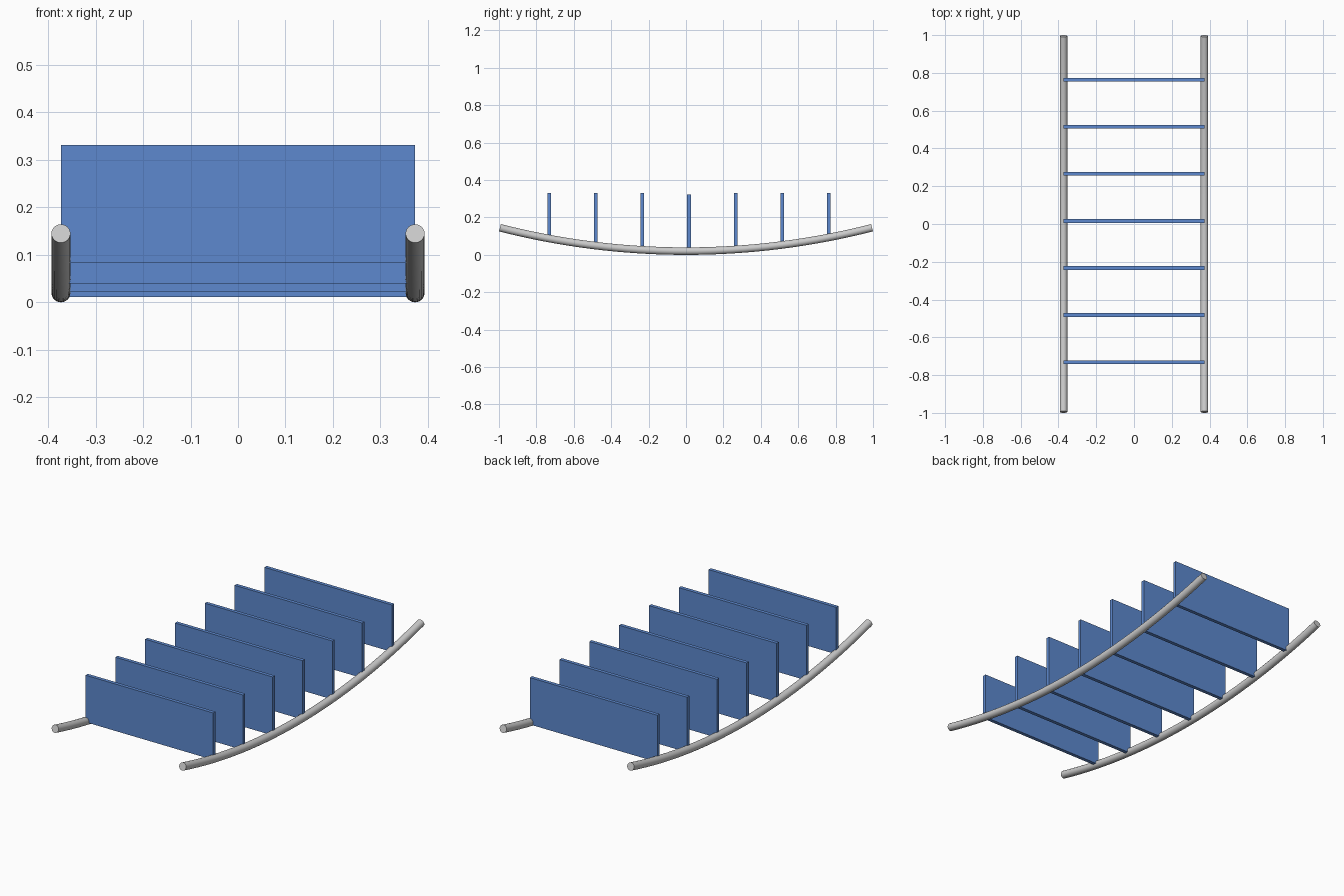
import bpy, math

if "Cube" in bpy.data.objects:
    bpy.data.objects.remove(bpy.data.objects["Cube"])

SAG, HALF, R, X = 0.125, 0.995, 0.02, 0.373
ARC = (HALF**2 + SAG**2) / (2 * SAG)
ANG = math.asin(HALF / ARC)

blue = bpy.data.materials.new("blue")
blue.diffuse_color = (0.11, 0.25, 0.62, 1)
blue.use_nodes = True
blue.node_tree.nodes["Principled BSDF"].inputs["Base Color"].default_value = blue.diffuse_color


# Curved round rails: a circular section swept along a shallow arc
def rail(name, x, steps=32, sides=24):
    verts, faces = [], []
    for i in range(steps + 1):
        a = -ANG + 2 * ANG * i / steps
        for j in range(sides):
            t = 2 * math.pi * j / sides
            rad = ARC - R * math.sin(t)
            verts.append((x + R * math.cos(t), rad * math.sin(a),
                          R + ARC - rad * math.cos(a)))
    for i in range(steps):
        for j in range(sides):
            k = (j + 1) % sides
            a, b = i * sides, (i + 1) * sides
            faces.append((a + j, a + k, b + k, b + j))
    faces.append(tuple(reversed(range(sides))))
    faces.append(tuple(steps * sides + j for j in range(sides)))
    me = bpy.data.meshes.new(name)
    me.from_pydata(verts, [], faces)
    ob = bpy.data.objects.new(name, me)
    bpy.context.collection.objects.link(ob)
    bpy.ops.object.select_all(action='DESELECT')
    ob.select_set(True)
    bpy.context.view_layer.objects.active = ob
    bpy.ops.object.mode_set(mode='EDIT')
    bpy.ops.mesh.select_all(action='SELECT')
    bpy.ops.mesh.normals_make_consistent(inside=False)
    bpy.ops.object.mode_set(mode='OBJECT')
    bpy.ops.object.shade_smooth_by_angle(angle=math.radians(30))


rail("left_rail", -X)
rail("right_rail", X)

# Upright slats spanning between the rail centre lines
bottoms = [0.011, 0.022, 0.04, 0.083]
for k in range(-3, 4):
    low = bottoms[abs(k)]
    top = 0.322 if k == 0 else 0.331
    bpy.ops.mesh.primitive_cube_add(size=1, location=(0, 0.016 + 0.249 * k, (low + top) / 2))
    slat = bpy.context.object
    slat.name = f"slat_{k + 4}"
    slat.scale = (2 * X, 0.019, top - low)
    slat.data.materials.append(blue)
